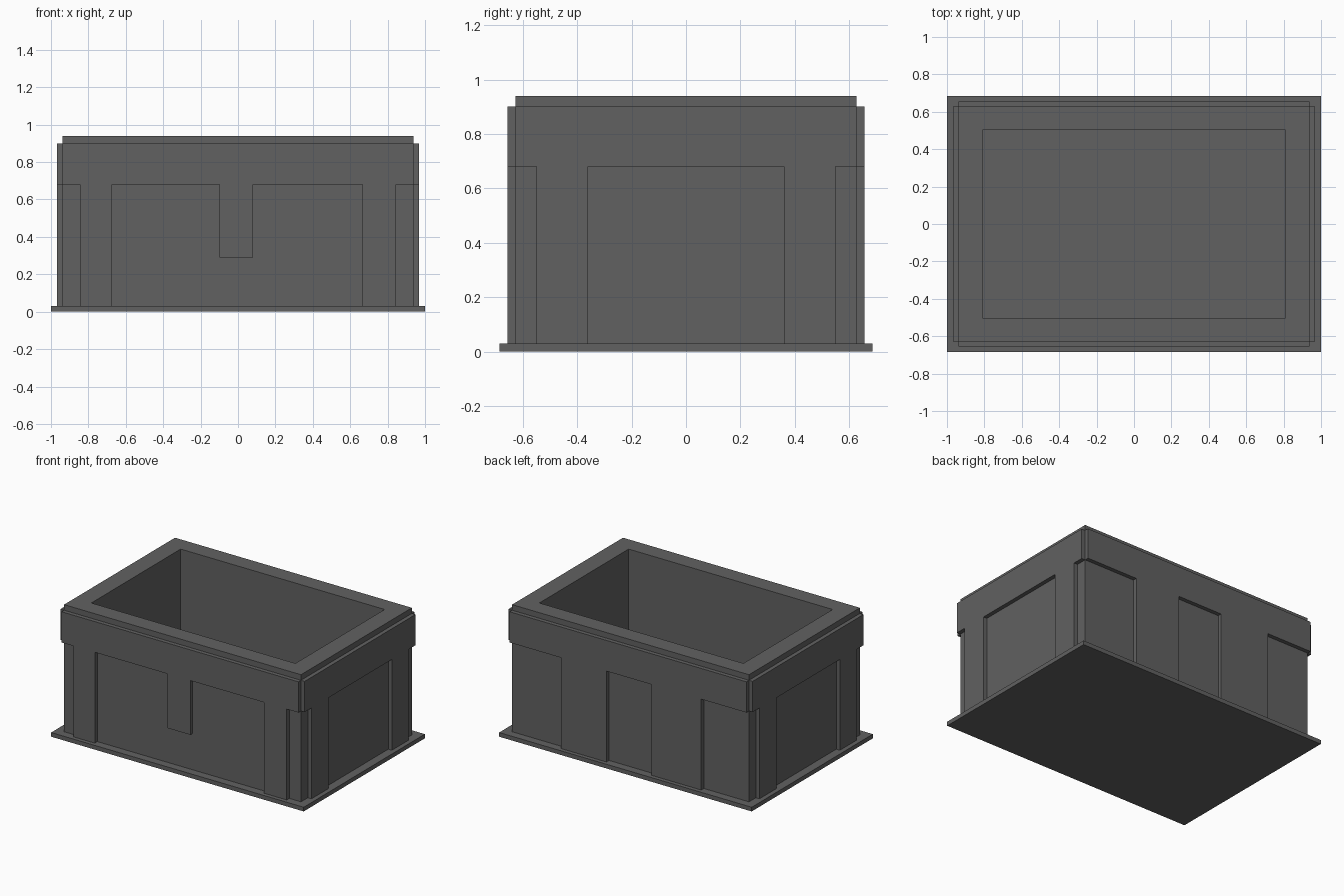
import bpy, bmesh
from mathutils import Matrix, Vector

cube = bpy.data.objects.get("Cube")
if cube:
    bpy.data.objects.remove(cube, do_unlink=True)

# Single dark grey finish
grey = bpy.data.materials.new("dark_grey")
grey.use_nodes = True
COLOUR = (0.12, 0.12, 0.12, 1)
grey.diffuse_color = COLOUR
grey.node_tree.nodes["Principled BSDF"].inputs["Base Color"].default_value = COLOUR

# Main dimensions
SLAB_TOP, BAND_BOTTOM, BAND_TOP, BODY_TOP = 0.03, 0.68, 0.9, 0.94
BODY_X, BODY_Y, PANEL = 0.938, 0.627, 0.029


def finish(name, bm):
    bmesh.ops.recalc_face_normals(bm, faces=bm.faces)
    mesh = bpy.data.meshes.new(name)
    bm.to_mesh(mesh)
    bm.free()
    mesh.materials.append(grey)
    obj = bpy.data.objects.new(name, mesh)
    bpy.context.collection.objects.link(obj)
    return obj


def box_mesh(low, high):
    low, high = Vector(low), Vector(high)
    bm = bmesh.new()
    place = Matrix.Translation((low + high) / 2) @ Matrix.Diagonal((*(high - low), 1))
    bmesh.ops.create_cube(bm, size=1, matrix=place)
    return bm


def wall_panel(name, legs, half, to_wall, outward):
    """Upper band with legs hanging from it, cut as one outline and extruded outward."""
    outline = [(half, BAND_TOP), (-half, BAND_TOP), (-half, BAND_BOTTOM)]
    for start, end in legs:
        outline += [(start, BAND_BOTTOM), (start, SLAB_TOP),
                    (end, SLAB_TOP), (end, BAND_BOTTOM)]
    outline.append((half, BAND_BOTTOM))
    bm = bmesh.new()
    face = bm.faces.new([bm.verts.new(to_wall(u, z)) for u, z in outline])
    side = bmesh.ops.extrude_face_region(bm, geom=[face])["geom"]
    moved = [v for v in side if isinstance(v, bmesh.types.BMVert)]
    bmesh.ops.translate(bm, verts=moved, vec=Vector(outward) * PANEL)
    return finish(name, bm)


# Base slab
finish("base_slab", box_mesh((-1, -0.685, 0), (1, 0.685, SLAB_TOP)))

# Hollow body: rim from a scaled-in top face, then the cavity pushed down
bm = box_mesh((-BODY_X, -BODY_Y, SLAB_TOP), (BODY_X, BODY_Y, BODY_TOP))
top = max(bm.faces, key=lambda f: f.calc_center_median().z)
inner = bmesh.ops.extrude_discrete_faces(bm, faces=[top])["faces"][0]
bmesh.ops.scale(bm, verts=inner.verts, vec=(0.808 / BODY_X, 0.505 / BODY_Y, 1))
well = bmesh.ops.extrude_discrete_faces(bm, faces=[inner])["faces"][0]
bmesh.ops.translate(bm, verts=well.verts, vec=(0, 0, SLAB_TOP + 0.005 - BODY_TOP))
finish("hollow_body", bm)

# Front and back panels
wall_panel("front_panel", [(-0.845, -0.675), (0.665, 0.845)], BODY_X,
           lambda u, z: (u, -BODY_Y, z), (0, -1, 0))
wall_panel("back_panel", [(-0.58, -0.185), (0.17, 0.53)], BODY_X,
           lambda u, z: (u, BODY_Y, z), (0, 1, 0))

# Side panels
for name, s in (("left_panel", 1), ("right_panel", -1)):
    wall_panel(name, [(-0.55, -0.36), (0.36, 0.55)], BODY_Y,
               lambda u, z: (s * BODY_X, u, z), (s, 0, 0))

# Raised block hanging in the front recess
finish("front_block", box_mesh((-0.1, -BODY_Y - 0.026, 0.29), (0.08, -BODY_Y, BAND_BOTTOM)))
